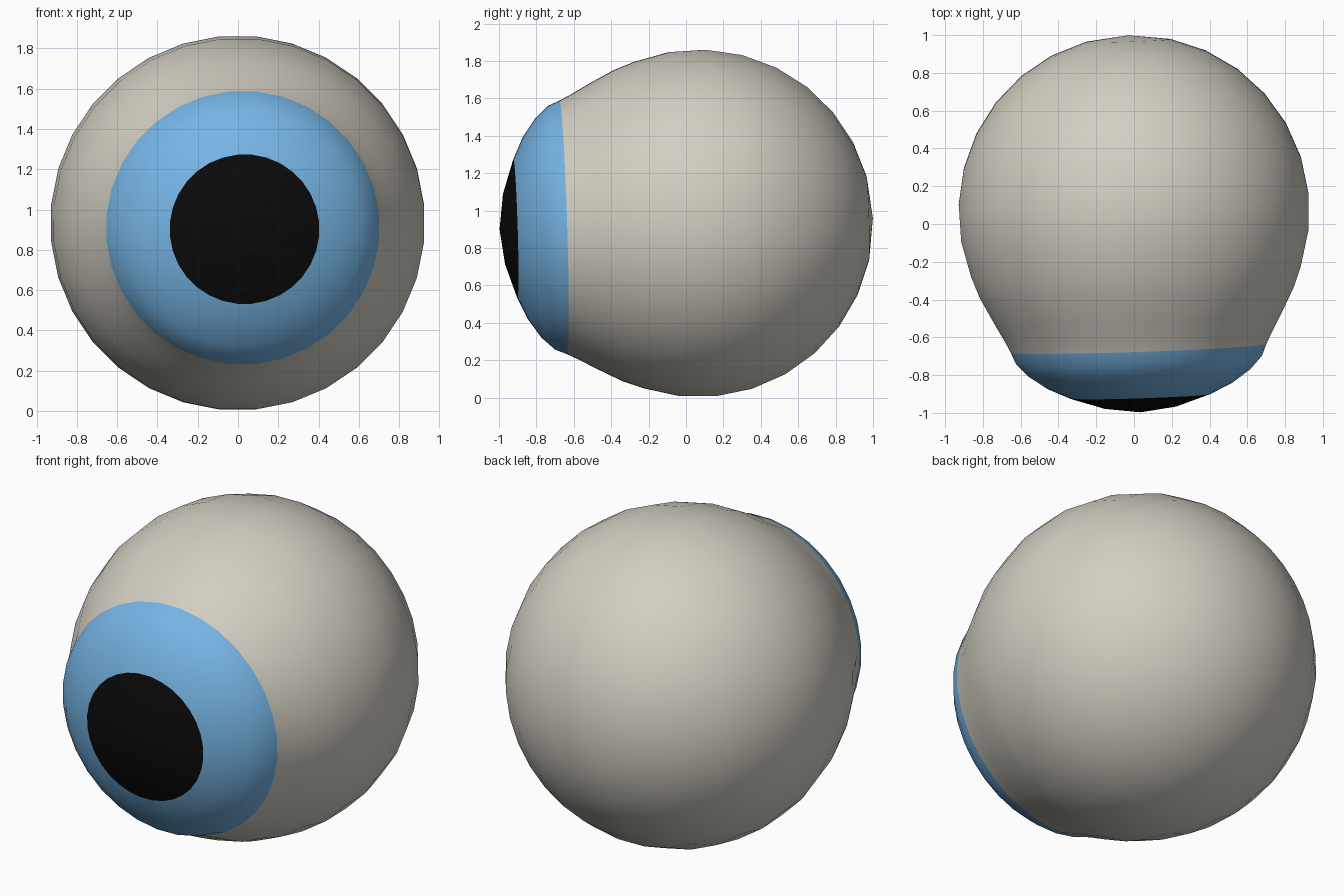
import bpy, bmesh, math
from mathutils import Vector

cube = bpy.data.objects.get("Cube")
if cube:
    bpy.data.objects.remove(cube, do_unlink=True)

SIDES = 32
RADIUS = 0.933
CENTRE = Vector((0, 0.067, 0.932))
GAZE = Vector((0.033, -1, -0.03)).normalized()


def material(name, rgb):
    mat = bpy.data.materials.new(name)
    mat.use_nodes = True
    mat.diffuse_color = (*rgb, 1)
    mat.node_tree.nodes["Principled BSDF"].inputs["Base Color"].default_value = (*rgb, 1)
    return mat


# Profile as (radius, distance along gaze): round back, flared rim, domed front
profile = [(RADIUS * math.sin(math.radians(a)), -RADIUS * math.cos(math.radians(a)))
           for a in (14, 26, 38, 50, 62, 74, 86, 98, 110)]
profile += [(0.835, 0.43), (0.765, 0.565), (0.71, 0.665)]
iris_start = len(profile)
profile += [(0.68, 0.725), (0.655, 0.785), (0.59, 0.855), (0.49, 0.925)]
pupil_start = len(profile)
profile += [(0.372, 0.98), (0.19, 1.04)]

bm = bmesh.new()
back_pole = bm.verts.new((0, 0, -RADIUS))
front_pole = bm.verts.new((0, 0, 1.065))
rings = []
for r, h in profile:
    angles = [2 * math.pi * (i + 0.5) / SIDES for i in range(SIDES)]
    rings.append([bm.verts.new((r * math.cos(a), r * math.sin(a), h)) for a in angles])

# Bands between rings, coloured by how far forward they lie
for k in range(len(rings) - 1):
    for i in range(SIDES):
        j = (i + 1) % SIDES
        face = bm.faces.new((rings[k][i], rings[k][j], rings[k + 1][j], rings[k + 1][i]))
        face.material_index = (k >= iris_start) + (k >= pupil_start)

# Fans closing the back and the pupil
for i in range(SIDES):
    j = (i + 1) % SIDES
    bm.faces.new((back_pole, rings[0][j], rings[0][i]))
    bm.faces.new((front_pole, rings[-1][i], rings[-1][j])).material_index = 2

for face in bm.faces:
    face.smooth = True
bmesh.ops.recalc_face_normals(bm, faces=bm.faces)

mesh = bpy.data.meshes.new("eyeball")
bm.to_mesh(mesh)
bm.free()
for mat in (material("warm white", (0.65, 0.62, 0.54)),
            material("iris blue", (0.18, 0.46, 0.78)),
            material("pupil black", (0.003, 0.003, 0.003))):
    mesh.materials.append(mat)

# Aim the ball along its gaze
eyeball = bpy.data.objects.new("eyeball", mesh)
bpy.context.scene.collection.objects.link(eyeball)
eyeball.location = CENTRE
eyeball.rotation_euler = GAZE.to_track_quat('Z', 'Y').to_euler()
